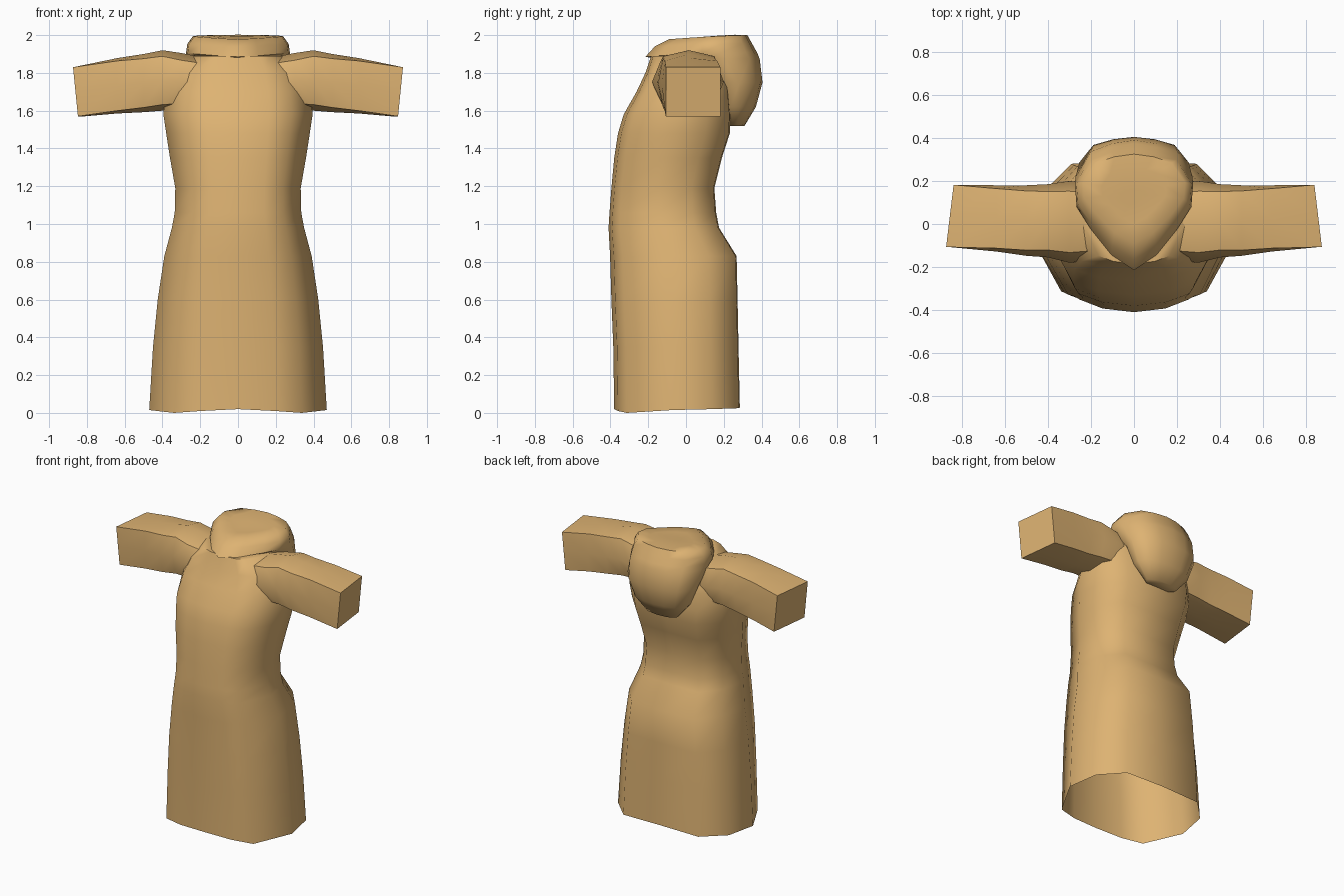
import bpy, bmesh, math

if "Cube" in bpy.data.objects:
    bpy.data.objects.remove(bpy.data.objects["Cube"])

cloth = bpy.data.materials.new("tan_cloth")
cloth.diffuse_color = (0.73, 0.45, 0.17, 1)
cloth.use_nodes = True
cloth.node_tree.nodes["Principled BSDF"].inputs["Base Color"].default_value = cloth.diffuse_color


def loft(name, rings, cap_start, cap_end, angle):
    """Skin a list of equal-length rings of points."""
    bm = bmesh.new()
    loops = [[bm.verts.new(p) for p in r] for r in rings]
    for a, b in zip(loops, loops[1:]):
        n = len(a)
        for i in range(n):
            j = (i + 1) % n
            bm.faces.new((a[i], a[j], b[j], b[i]))
    if cap_start:
        bm.faces.new(loops[0][::-1])
    if cap_end:
        bm.faces.new(loops[-1])
    bmesh.ops.recalc_face_normals(bm, faces=bm.faces)
    mesh = bpy.data.meshes.new(name)
    bm.to_mesh(mesh)
    bm.free()
    ob = bpy.data.objects.new(name, mesh)
    bpy.context.collection.objects.link(ob)
    mesh.materials.append(cloth)
    bpy.ops.object.select_all(action='DESELECT')
    ob.select_set(True)
    bpy.context.view_layer.objects.active = ob
    bpy.ops.object.shade_smooth_by_angle(angle=math.radians(angle))
    return ob


def mirrored(half):
    """Complete a half ring that runs from front centre to back centre."""
    return half + [(-x, y, z) for x, y, z in half[-2:0:-1]]


# Robe body: height, half width, front y, back y; open at the hem
def body_ring(z, w, f, b):
    d = b - f
    hem = z < 0.01
    return mirrored([
        (0, f, z + 0.02 * hem),
        (0.42 * w, f + 0.03 * d, z + 0.01 * hem),
        (0.72 * w, f + 0.10 * d, z),
        (w, f + 0.46 * d, z + 0.015 * hem),
        (0.92 * w, f + 0.78 * d, z + 0.02 * hem),
        (0.62 * w, b - 0.005, z + 0.025 * hem),
        (0, b, z + 0.03 * hem)])


body = [(0, .47, -.38, .285), (.35, .45, -.385, .278), (.6, .425, -.395, .273),
        (.83, .39, -.402, .268), (.98, .35, -.41, .175), (1.06, .335, -.405, .16),
        (1.19, .332, -.395, .15), (1.35, .36, -.38, .19), (1.48, .38, -.36, .232),
        (1.58, .395, -.33, .235), (1.70, .385, -.262, .225), (1.80, .34, -.215, .21),
        (1.89, .23, -.185, .19)]
loft("robe_body", [body_ring(*r) for r in body], False, True, 60)

# Sleeves: x, front y, back y, bottom z, top z, corner rounding
sleeve = [(.20, -.17, .19, 1.62, 1.885, .25), (.30, -.18, .20, 1.60, 1.905, .25),
          (.40, -.155, .185, 1.60, 1.92, .2), (.50, -.148, .18, 1.592, 1.90, .16),
          (.64, -.128, .18, 1.585, 1.878, .1), (.85, -.107, .182, 1.57, 1.83, 0)]


def sleeve_ring(side, x, f, b, lo, hi, r):
    m, c = (f + b) / 2, (lo + hi) / 2
    ry, rz = r * (b - f) / 2, r * (hi - lo) / 2
    pts = [(f + ry, lo + rz), (m, lo), (b - ry, lo + rz), (b, c),
           (b - ry, hi - rz), (m, hi), (f + ry, hi - rz), (f, c)]
    end = x > 0.8    # the cuff is cut at a slant
    return [(side * (x + end * (0.1 * (z - c) - 0.12 * (y - m) - 0.007)), y, z)
            for y, z in pts]


for label, side in (("right", 1), ("left", -1)):
    loft(label + "_sleeve", [sleeve_ring(side, *r) for r in sleeve], True, True, 50)

# Folded hood: height, half width, front y, back y, drop at the front
egg = [(0, 0), (.38, .12), (.74, .33), (.97, .5), (1, .68), (.74, .9), (.38, .97), (0, 1)]
hood = [(1.52, .12, .19, .31, 0), (1.62, .205, .10, .37, 0), (1.75, .255, .03, .405, 0),
        (1.875, .272, -.15, .39, 0), (1.91, .275, -.215, .375, .025),
        (1.955, .268, -.165, .35, .015), (1.99, .238, -.09, .325, .012),
        (1.992, .15, .0, .26, .012), (1.985, .05, .08, .16, 0)]


def hood_ring(z, w, f, b, drop):
    return mirrored([(x * w, f + s * (b - f), z - drop * (1 - s) ** 2 + .01 * s * (z > 1.98))
                     for x, s in egg])


loft("hood", [hood_ring(*r) for r in hood], True, True, 60)
